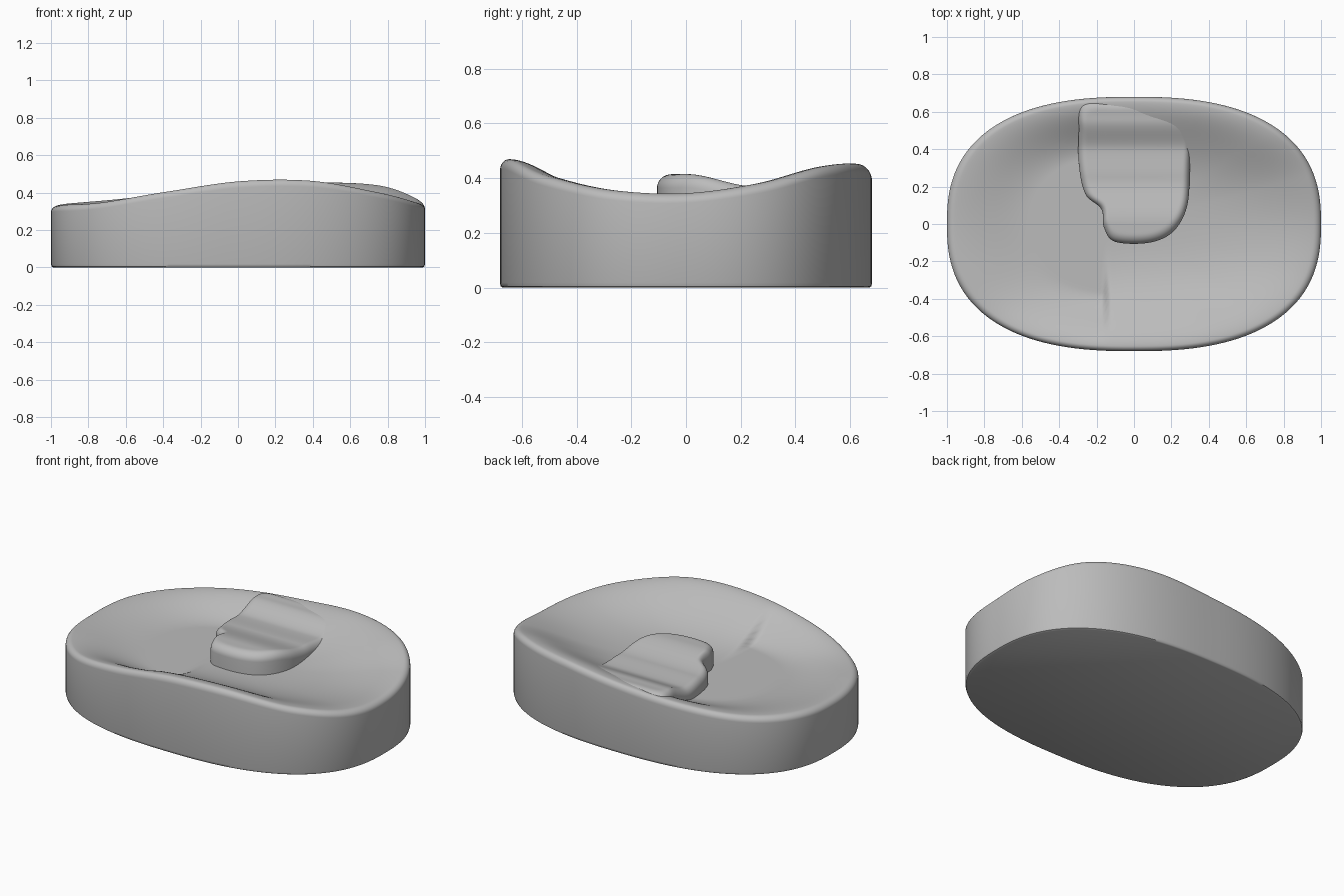
import bpy, bmesh, math
from mathutils import Vector

if "Cube" in bpy.data.objects:
    bpy.data.objects.remove(bpy.data.objects["Cube"])

grey = bpy.data.materials.new("plain grey")
grey.use_nodes = True
grey.diffuse_color = (0.5, 0.5, 0.5, 1)
grey.node_tree.nodes["Principled BSDF"].inputs["Base Color"].default_value = (0.5, 0.5, 0.5, 1)

HALF_Y, POWER, FLOOR, LIP = 0.68, 2.5, 0.285, 0.96


def smoothstep(a, b, v):
    t = min(max((v - a) / (b - a), 0), 1)
    return t * t * (3 - 2 * t)


def closed_spline(values, t):
    """Smooth closed curve through numbers or vectors, t from 0 to 1."""
    n = len(values)
    i, f = divmod(t * n, 1)
    a, b, c, d = (values[(int(i) + k) % n] for k in (-1, 0, 1, 2))
    return b + (c - a) * (f / 2) + (a * 2 - b * 5 + c * 4 - d) * (f * f / 2) \
        + (b * 3 - a - c * 3 + d) * (f ** 3 / 2)


def open_line(points, v):
    """Eased height between neighbouring (position, height) pairs."""
    for (a, za), (b, zb) in zip(points, points[1:]):
        if v <= b:
            return za + (zb - za) * smoothstep(a, b, v)
    return points[-1][1]


def dome(name, outline, centre, scales, height, walls):
    """Solid with rings shrinking to a centre; walls are (scale, z) from the base up."""
    bm = bmesh.new()
    rings = []
    for s, z in walls + [(s, None) for s in scales]:
        ring = []
        for p in outline:
            q = centre + (p - centre) * s
            ring.append(bm.verts.new((q.x, q.y, height(q, s) if z is None else z)))
        rings.append(ring)
    n = len(outline)
    for low, high in zip(rings, rings[1:]):
        for i in range(n):
            j = (i + 1) % n
            bm.faces.new((low[i], low[j], high[j], high[i]))
    tip = bm.verts.new((centre.x, centre.y, height(centre, 0)))
    for i in range(n):
        bm.faces.new((rings[-1][i], rings[-1][(i + 1) % n], tip))
    bm.faces.new(rings[0][::-1])
    bmesh.ops.recalc_face_normals(bm, faces=bm.faces)
    mesh = bpy.data.meshes.new(name)
    bm.to_mesh(mesh)
    bm.free()
    mesh.materials.append(grey)
    obj = bpy.data.objects.new(name, mesh)
    bpy.context.collection.objects.link(obj)
    bpy.ops.object.select_all(action='DESELECT')
    obj.select_set(True)
    bpy.context.view_layer.objects.active = obj
    bpy.ops.object.shade_smooth_by_angle(angle=math.radians(45))
    return obj


# Oval body: wavy rim around a dished top
RIM = [0.345, 0.38, 0.442, 0.452, 0.42, 0.39, 0.357, 0.34,
       0.33, 0.335, 0.347, 0.405, 0.46, 0.464, 0.405, 0.355]


def oval_point(a):
    c, s = math.cos(a), math.sin(a)
    r = (abs(c) ** POWER + abs(s) ** POWER) ** (-1 / POWER)
    return Vector((r * c, r * s * HALF_Y))


def body_height(p, s):
    turn = math.atan2(p.y / HALF_Y, p.x) / math.tau % 1
    rim = closed_spline(RIM, turn)
    if s > LIP:
        k = min((s - LIP) / (1 - LIP), 1)
        return rim - 0.035 * (1 - math.sqrt(1 - k * k))
    flat_side = smoothstep(0.55, LIP, s)
    bowl_side = math.sin(math.pi / 2 * (s / LIP) ** 3)
    # The bowl side meets the flat side in a small step
    w = smoothstep(-0.17, -0.13, p.x)
    return FLOOR + (rim - FLOOR) * (flat_side + (bowl_side - flat_side) * w)


body_outline = [oval_point(math.tau * i / 256) for i in range(256)]
lip_scales = [LIP + (1 - LIP) * math.cos(math.pi / 2 * i / 8) for i in range(8)]
dish_scales = [LIP * (1 - i / 64) for i in range(64)]
dome("dished_body", body_outline, Vector((0, 0)), lip_scales + dish_scales,
     body_height, [(0.985, 0), (0.996, 0.005), (1, 0.018)])

# Raised tongue running from the back rim to the middle
tongue_points = [Vector(p) for p in (
    (0.3, 0.33), (0.31, 0.5), (0.29, 0.64), (0.1, 0.66), (-0.1, 0.66), (-0.28, 0.645),
    (-0.295, 0.5), (-0.295, 0.32), (-0.26, 0.16), (-0.175, 0.08), (-0.16, -0.02),
    (-0.1, -0.095), (0.08, -0.1), (0.21, -0.04), (0.285, 0.1))]
TONGUE_TOP = [(-0.1, 0.414), (0.0, 0.415), (0.25, 0.37), (0.39, 0.362),
              (0.56, 0.412), (0.66, 0.418)]
EDGE = 0.86


def tongue_height(p, s):
    k = min(max((s - EDGE) / (1 - EDGE), 0), 1)
    return open_line(TONGUE_TOP, p.y) - 0.05 * (1 - math.sqrt(1 - k * k))


tongue_outline = [closed_spline(tongue_points, i / 180) for i in range(180)]
edge_scales = [EDGE + (1 - EDGE) * math.cos(math.pi / 2 * i / 8) for i in range(8)]
top_scales = [EDGE * (1 - i / 30) for i in range(30)]
dome("raised_tongue", tongue_outline, Vector((0.02, 0.27)), edge_scales + top_scales,
     tongue_height, [(1, 0.24)])
